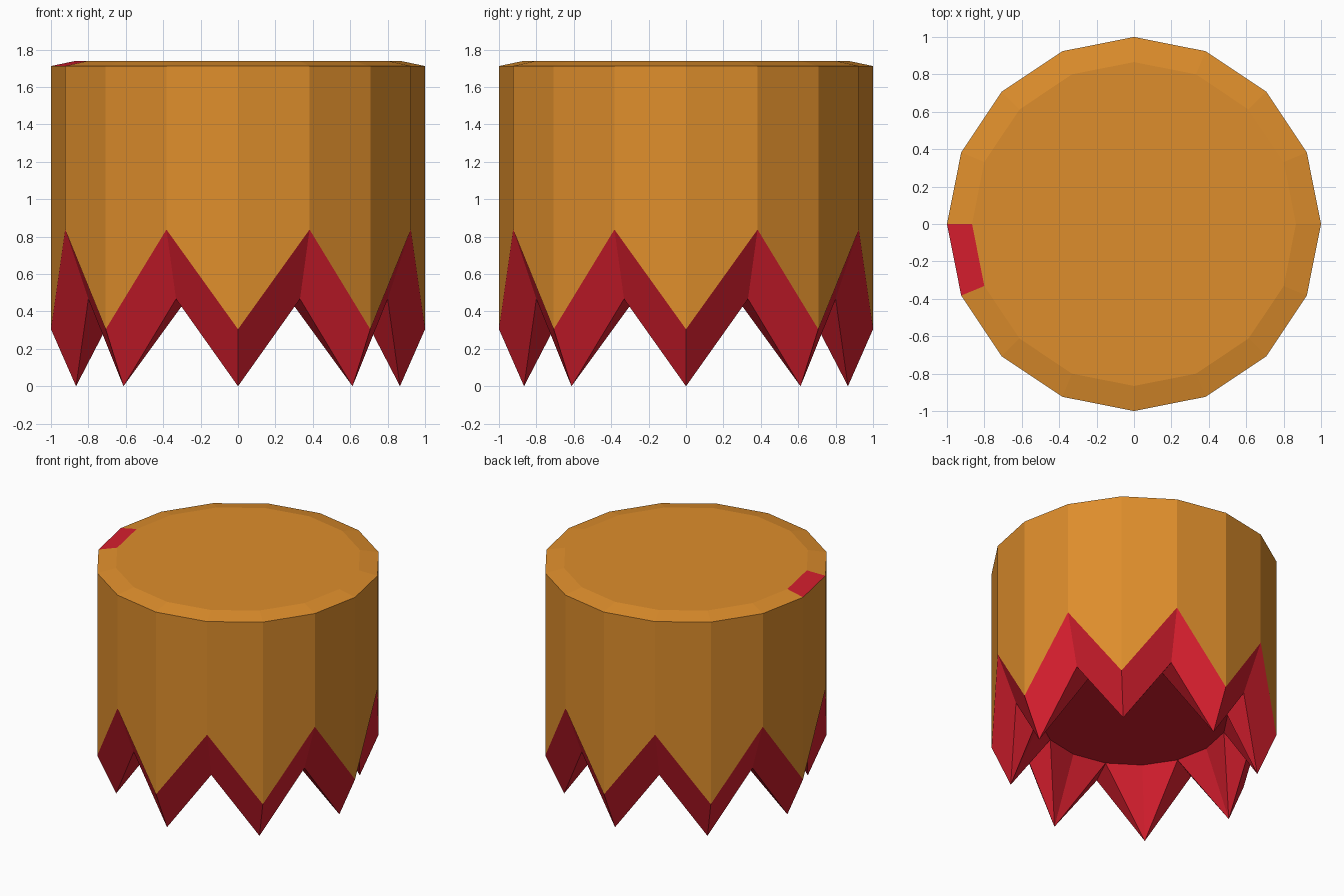
import bpy, bmesh
from math import cos, sin, tau

if "Cube" in bpy.data.objects:
    bpy.data.objects.remove(bpy.data.objects["Cube"])

SIDES = 16


def material(name, rgb):
    m = bpy.data.materials.new(name)
    m.diffuse_color = (*rgb, 1)
    m.use_nodes = True
    m.node_tree.nodes["Principled BSDF"].inputs["Base Color"].default_value = m.diffuse_color
    return m


# One closed body: amber drum with a crimson zigzag rim
bm = bmesh.new()


def ring(radius, z_even, z_odd):
    """16-sided ring whose height alternates between even and odd corners."""
    return [bm.verts.new((radius * cos(tau * i / SIDES), radius * sin(tau * i / SIDES),
                          z_odd if i % 2 else z_even)) for i in range(SIDES)]


def bridge(upper, lower, mat):
    """Join two rings with quads, walking round the outside."""
    faces = []
    for i in range(SIDES):
        j = (i + 1) % SIDES
        f = bm.faces.new((upper[i], lower[i], lower[j], upper[j]))
        f.material_index = mat
        faces.append(f)
    return faces


cap = ring(0.866, 1.74, 1.74)
shoulder = ring(1.0, 1.712, 1.712)
zigzag = ring(1.0, 0.305, 0.838)
teeth = ring(0.866, 0.0, 0.467)
recess = ring(0.66, 0.495, 0.495)

# Top and chamfer, with a single crimson chamfer facet on the left
bm.faces.new(cap).material_index = 0
chamfer = bridge(cap, shoulder, 0)
chamfer[8].material_index = 1

# Wall and sloped outer tooth faces
bridge(shoulder, zigzag, 0)
bridge(zigzag, teeth, 1)

# Inner tooth faces, creased from each tip to the neighbouring recess corners
for i in range(SIDES):
    j = (i + 1) % SIDES
    tip, notch = (j, i) if i % 2 else (i, j)
    for tri in ((teeth[tip], teeth[notch], recess[notch]),
                (teeth[tip], recess[notch], recess[tip])):
        bm.faces.new(tri).material_index = 1

# Recessed underside
bm.faces.new(recess).material_index = 1
bmesh.ops.recalc_face_normals(bm, faces=bm.faces)

mesh = bpy.data.meshes.new("zigzag_drum")
bm.to_mesh(mesh)
bm.free()
mesh.materials.append(material("amber", (0.73, 0.27, 0.025)))
mesh.materials.append(material("crimson", (0.67, 0.013, 0.027)))
drum = bpy.data.objects.new("zigzag_drum", mesh)
bpy.context.collection.objects.link(drum)
